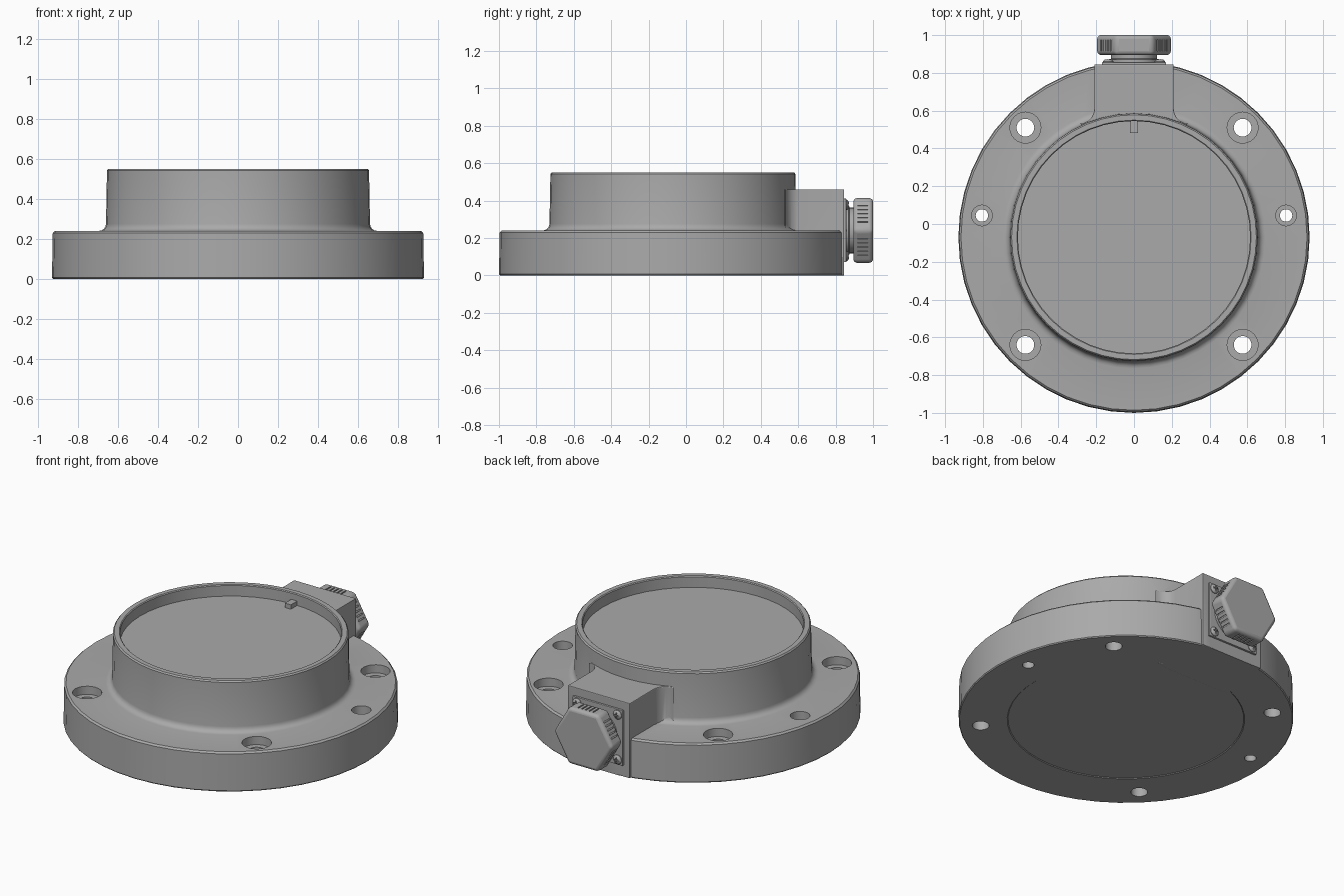
import bpy, bmesh, math
from mathutils import Matrix, Vector

cube = bpy.data.objects.get("Cube")
if cube:
    bpy.data.objects.remove(cube, do_unlink=True)

CY = -0.07          # centre of the round body
CAP_Z = 0.24        # height of the cap axis
FACE_Y = 0.845      # flat mounting face

grey = bpy.data.materials.new("plain_grey")
grey.use_nodes = True
colour = (0.40, 0.40, 0.40, 1)
grey.diffuse_color = colour
grey.node_tree.nodes["Principled BSDF"].inputs["Base Color"].default_value = colour


def make(name, bm, smooth=True):
    bmesh.ops.recalc_face_normals(bm, faces=bm.faces)
    mesh = bpy.data.meshes.new(name)
    bm.to_mesh(mesh)
    bm.free()
    mesh.materials.append(grey)
    obj = bpy.data.objects.new(name, mesh)
    bpy.context.collection.objects.link(obj)
    if smooth:
        shade(obj)
    return obj


def shade(obj):
    bpy.ops.object.select_all(action='DESELECT')
    obj.select_set(True)
    bpy.context.view_layer.objects.active = obj
    bpy.ops.object.shade_smooth_by_angle(angle=math.radians(32))


def apply_modifiers(obj):
    graph = bpy.context.evaluated_depsgraph_get()
    obj.data = bpy.data.meshes.new_from_object(obj.evaluated_get(graph))
    obj.modifiers.clear()


def boolean(obj, other, operation):
    mod = obj.modifiers.new(operation, 'BOOLEAN')
    mod.operation, mod.object, mod.solver = operation, other, 'EXACT'
    apply_modifiers(obj)
    bpy.data.objects.remove(other, do_unlink=True)


def bevel(obj, width, segments=3):
    mod = obj.modifiers.new("bevel", 'BEVEL')
    mod.width, mod.segments, mod.limit_method = width, segments, 'ANGLE'
    apply_modifiers(obj)
    shade(obj)


def lathe(name, profile, matrix, steps=48):
    """Turn an (r, z) profile around the local z axis."""
    bm = bmesh.new()
    rings = []
    for r, z in profile:
        if r == 0:
            rings.append([bm.verts.new((0, 0, z))] * steps)
        else:
            rings.append([bm.verts.new((r * math.cos(a), r * math.sin(a), z))
                          for a in (math.tau * i / steps for i in range(steps))])
    for low, high in zip(rings, rings[1:]):
        for i in range(steps):
            j = (i + 1) % steps
            bm.faces.new(list(dict.fromkeys((low[i], low[j], high[j], high[i]))))
    bm.transform(matrix)
    return make(name, bm)


def extrude(name, outline, matrix, depth):
    """Extrude a flat outline along local z."""
    bm = bmesh.new()
    face = bm.faces.new([bm.verts.new((x, y, 0)) for x, y in outline])
    grown = bmesh.ops.extrude_face_region(bm, geom=[face])["geom"]
    bmesh.ops.translate(bm, vec=(0, 0, depth),
                        verts=[v for v in grown if isinstance(v, bmesh.types.BMVert)])
    bm.transform(matrix)
    return make(name, bm)


def box(bm, centre, size, turn=Matrix()):
    bmesh.ops.create_cube(bm, size=1, matrix=turn @ Matrix.Translation(centre)
                          @ Matrix.Diagonal((*size, 1)))


def facing_back(x, y, z):
    """Local z points to the rear (+y), local x stays x."""
    return Matrix.Translation((x, y, z)) @ Matrix.Rotation(-math.pi / 2, 4, 'X')


# Round body: flange, filleted collar and recessed top
fillet = [(0.695 - 0.035 * math.sin(a), 0.275 - 0.035 * math.cos(a))
          for a in (math.pi / 2 * i / 4 for i in range(5))]
body = lathe("housing", [(0, 0.004), (0.655, 0.004), (0.66, 0), (0.925, 0), (0.93, 0.006),
                         (0.926, 0.23), (0.916, 0.24)] + fillet +
             [(0.655, 0.542), (0.648, 0.55), (0.62, 0.55), (0.615, 0.545),
              (0.615, 0.48), (0, 0.48)], Matrix.Translation((0, CY, 0)))

# Rear boss, flaring into the collar
flare = [(0.29 - 0.08 * math.cos(a), 0.61 - 0.08 * math.sin(a))
         for a in (math.pi / 2 * i / 5 for i in range(6))]
half = [(0.21, FACE_Y)] + flare + [(0.2, 0.51)]
boss = extrude("rear_boss", half + [(-x, y) for x, y in reversed(half)], Matrix(), 0.46)
bevel(boss, 0.008, 2)
boolean(body, boss, 'UNION')

# Trim the flange flush with the mounting face
bm = bmesh.new()
box(bm, (0, FACE_Y + 0.1, 0.2), (1, 0.2, 1))
boolean(body, make("trim_cutter", bm, False), 'DIFFERENCE')

# Counterbored bolt holes and smaller side holes
holes = [(sx * 0.575, y, 0.082, 0.047, 0.19) for sx in (-1, 1) for y in (0.51, -0.64)]
holes += [(sx * 0.805, 0.045, 0.055, 0.033, 0.12) for sx in (-1, 1)]
for x, y, wide, narrow, floor in holes:
    cutter = lathe("hole_cutter", [(0, -0.1), (narrow, -0.1), (narrow, floor),
                                   (wide, floor), (wide, 0.4), (0, 0.4)],
                   Matrix.Translation((x, y, 0)), 24)
    boolean(body, cutter, 'DIFFERENCE')
shade(body)

# Small index key at the rear of the recess
bm = bmesh.new()
box(bm, (0, 0.518, 0.492), (0.04, 0.07, 0.03))
make("index_key", bm, False)

# Connector plate and neck
bm = bmesh.new()
box(bm, (0, FACE_Y + 0.004, CAP_Z), (0.34, 0.016, 0.34))
bevel(make("connector_plate", bm), 0.004, 2)
lathe("connector_neck", [(0, 0), (0.135, 0), (0.135, 0.025), (0.122, 0.03), (0.122, 0.07), (0, 0.07)],
      facing_back(0, FACE_Y, CAP_Z), 32)

# Plate screws with crossed slots
for sx in (-1, 1):
    for sz in (-1, 1):
        x, z = sx * 0.137, CAP_Z + sz * 0.137
        screw = lathe("plate_screw", [(0, 0), (0.028, 0), (0.028, 0.008), (0.02, 0.016),
                                      (0.01, 0.019), (0, 0.02)],
                      facing_back(x, FACE_Y + 0.008, z), 16)
        for size in ((0.034, 0.016, 0.007), (0.007, 0.016, 0.034)):
            bm = bmesh.new()
            box(bm, (x, FACE_Y + 0.028, z), size)
            boolean(screw, make("slot_cutter", bm, False), 'DIFFERENCE')
        shade(screw)

# Hexagonal cap with rounded edges and grip grooves on each side
hexagon = [(0.2 * math.cos(math.tau * i / 6), 0.2 * math.sin(math.tau * i / 6)) for i in range(6)]
cap = extrude("hex_cap", hexagon, facing_back(0, 0.895, CAP_Z), 0.105)
bevel(cap, 0.02, 4)
bm = bmesh.new()
for side in range(6):
    turn = Matrix.Translation((0, 0, CAP_Z)) @ Matrix.Rotation(math.tau * side / 6, 4, 'Y')
    for i in range(-2, 3):
        box(bm, (i * 0.025, 0.945, 0.173), (0.008, 0.056, 0.012), turn)
boolean(cap, make("groove_cutter", bm, False), 'DIFFERENCE')
shade(cap)
